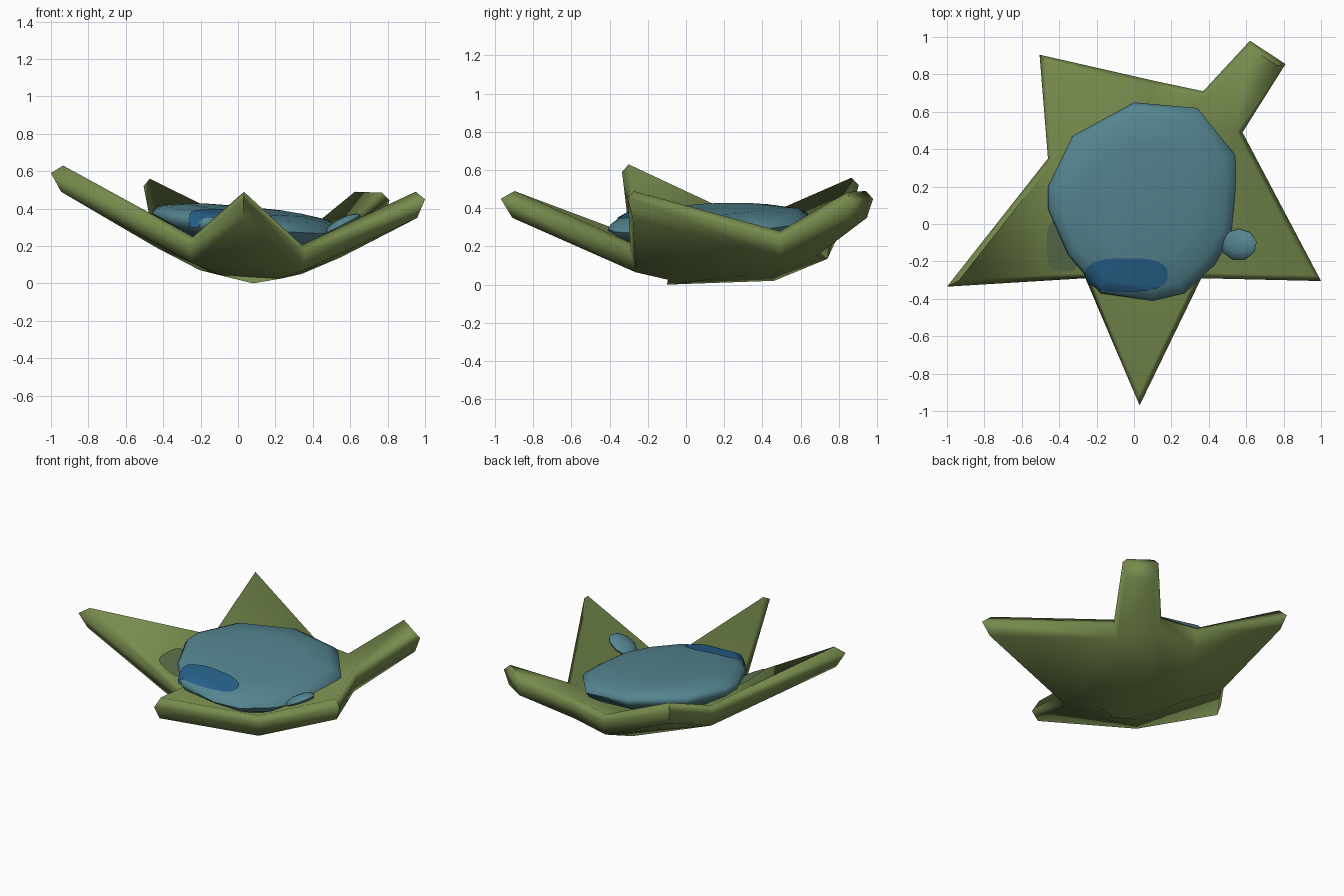
import bpy, bmesh, math
from mathutils import Vector, Matrix
from mathutils.bvhtree import BVHTree

if "Cube" in bpy.data.objects:
    bpy.data.objects.remove(bpy.data.objects["Cube"])


def material(name, rgb):
    m = bpy.data.materials.new(name)
    m.diffuse_color = (*rgb, 1)
    m.use_nodes = True
    m.node_tree.nodes["Principled BSDF"].inputs["Base Color"].default_value = m.diffuse_color
    return m


GREEN = material("leaf green", (0.185, 0.26, 0.075))
SHADE = material("dark wet green", (0.115, 0.18, 0.08))
WATER = material("water teal", (0.09, 0.235, 0.28))
DEEP = material("deep blue", (0.02, 0.119, 0.253))


def make(name, bm, mat, angle=40):
    bmesh.ops.recalc_face_normals(bm, faces=bm.faces)
    me = bpy.data.meshes.new(name)
    bm.to_mesh(me)
    bm.free()
    ob = bpy.data.objects.new(name, me)
    bpy.context.collection.objects.link(ob)
    me.materials.append(mat)
    bpy.ops.object.select_all(action='DESELECT')
    ob.select_set(True)
    bpy.context.view_layer.objects.active = ob
    bpy.ops.object.shade_smooth_by_angle(angle=math.radians(angle))
    return ob


def bridge(bm, a, b):
    n = len(a)
    for i in range(n):
        j = (i + 1) % n
        bm.faces.new((a[i], a[j], b[j], b[i]))


def inset(points, d):
    """Mitred inset of a counter-clockwise outline."""
    out = []
    n = len(points)
    for i in range(n):
        p, q, r = (Vector(points[k % n][:2]) for k in (i - 1, i, i + 1))
        e1, e2 = (q - p).normalized(), (r - q).normalized()
        n1, n2 = Vector((-e1.y, e1.x)), Vector((-e2.y, e2.x))
        out.append(q + (n1 + n2) * d / (1 + n1.dot(n2)))
    return out


# Leaf outline, counter-clockwise: five notches, four tips and a square-ended stem
OUTLINE = [(0.03, -0.97, 0.45), (0.36, -0.29, 0.165), (1.0, -0.305, 0.45),
           (0.58, 0.49, 0.24), (0.81, 0.855, 0.445), (0.62, 0.98, 0.45),
           (0.37, 0.71, 0.25), (0.11, 0.765, 0.235), (-0.505, 0.905, 0.52),
           (-0.46, 0.35, 0.29), (-1.0, -0.335, 0.59), (-0.26, -0.29, 0.21)]
NOTCHES = [1, 3, 6, 7, 9, 11]


def leaf_side(bm, ring, floor, centre_co):
    """Flat lobes between notches, then a shallow bowl to the centre."""
    n = len(ring)
    inner = []
    for k, z in zip(NOTCHES, floor):
        co = ring[k].co
        inner.append(bm.verts.new((0.08 + (co.x - 0.08) * 0.55,
                                   0.12 + (co.y - 0.12) * 0.55, z)))
    centre = bm.verts.new(centre_co)
    for i, k in enumerate(NOTCHES):
        j = (i + 1) % len(NOTCHES)
        lobe = [ring[k]]
        while k != NOTCHES[j]:
            k = (k + 1) % n
            lobe.append(ring[k])
        if len(lobe) > 2:
            bm.faces.new(lobe)
        bm.faces.new((lobe[0], lobe[-1], inner[j], inner[i]))
        bm.faces.new((inner[i], inner[j], centre))


bm = bmesh.new()
rings = []
for d, dz in ((0.03, 0.04), (0.0, 0.0), (0.025, -0.10)):
    rings.append([bm.verts.new((p.x, p.y, o[2] + dz))
                  for p, o in zip(inset(OUTLINE, d), OUTLINE)])
bridge(bm, rings[0], rings[1])
bridge(bm, rings[1], rings[2])
leaf_side(bm, rings[0], (0.16, 0.19, 0.185, 0.17, 0.2, 0.18), (0.08, -0.05, 0.14))
leaf_side(bm, rings[2], (0.025, 0.05, 0.05, 0.02, 0.07, 0.045), (0.08, -0.1, 0.0))
leaf = make("leaf", bm, GREEN, 80)

# Large flattened water drop, tilted down toward the right
RIM = [(0.0, 0.65), (-0.33, 0.47), (-0.46, 0.2), (-0.46, 0.08), (-0.35, -0.17),
       (-0.18, -0.37), (0.1, -0.41), (0.27, -0.37), (0.43, -0.22),
       (0.53, -0.05), (0.55, 0.2), (0.54, 0.37), (0.34, 0.62)]
PROFILE = [(0.6, 0.067), (0.88, 0.045), (0.97, 0.02), (1.0, -0.005),
           (0.96, -0.04), (0.82, -0.09), (0.45, -0.15)]
bm = bmesh.new()
rings = []
for u, h in PROFILE:
    ring = []
    for x, y in RIM:
        px, py = 0.04 + (x - 0.04) * u, 0.12 + (y - 0.12) * u
        ring.append(bm.verts.new((px, py, 0.328 + h - 0.1 * (px - 0.04) + 0.05 * (py - 0.12))))
    rings.append(ring)
for a, b in zip(rings, rings[1:]):
    bridge(bm, a, b)
for ring, z in ((rings[0], 0.395), (rings[-1], 0.17)):
    c = bm.verts.new((0.04, 0.12, z))
    for i in range(len(ring)):
        bm.faces.new((ring[i], ring[(i + 1) % len(ring)], c))
drop = make("large_water_drop", bm, WATER, 60)

# Small droplet lying on the right lobe
bm = bmesh.new()
bmesh.ops.create_uvsphere(bm, u_segments=9, v_segments=6, radius=1)
bm.transform(Matrix.Translation((0.56, -0.11, 0.315)) @ Matrix.Rotation(-0.48, 4, 'Y')
             @ Matrix.Diagonal((0.11, 0.085, 0.035, 1)))
make("small_water_drop", bm, WATER, 60)


# Thin coloured patches draped over a surface from above
def drape(name, target, mat, cx, cy, rx, ry, power, count=32, steps=10):
    tree = BVHTree.FromPolygons([v.co for v in target.data.vertices],
                                [p.vertices[:] for p in target.data.polygons])
    bm = bmesh.new()

    def point(a, u):
        ca, sa = math.cos(a), math.sin(a)
        x = cx + math.copysign(abs(ca) ** power, ca) * rx * u
        y = cy + math.copysign(abs(sa) ** power, sa) * ry * u
        hit, normal = tree.ray_cast(Vector((x, y, 3)), Vector((0, 0, -1)))[:2]
        return bm.verts.new(hit + normal * 0.007 if hit else (x, y, 0.3))

    rings = [[point(math.tau * i / count, 1 - s / steps) for i in range(count)]
             for s in range(steps)]
    for a, b in zip(rings, rings[1:]):
        bridge(bm, a, b)
    bm.faces.new(rings[-1])
    ob = make(name, bm, mat, 60)
    if ob.data.polygons[0].normal.z < 0:
        ob.data.flip_normals()


drape("deep_water_patch", drop, DEEP, -0.04, -0.27, 0.22, 0.088, 0.75)
drape("wet_leaf_patch", leaf, SHADE, -0.38, -0.115, 0.09, 0.14, 0.6)
